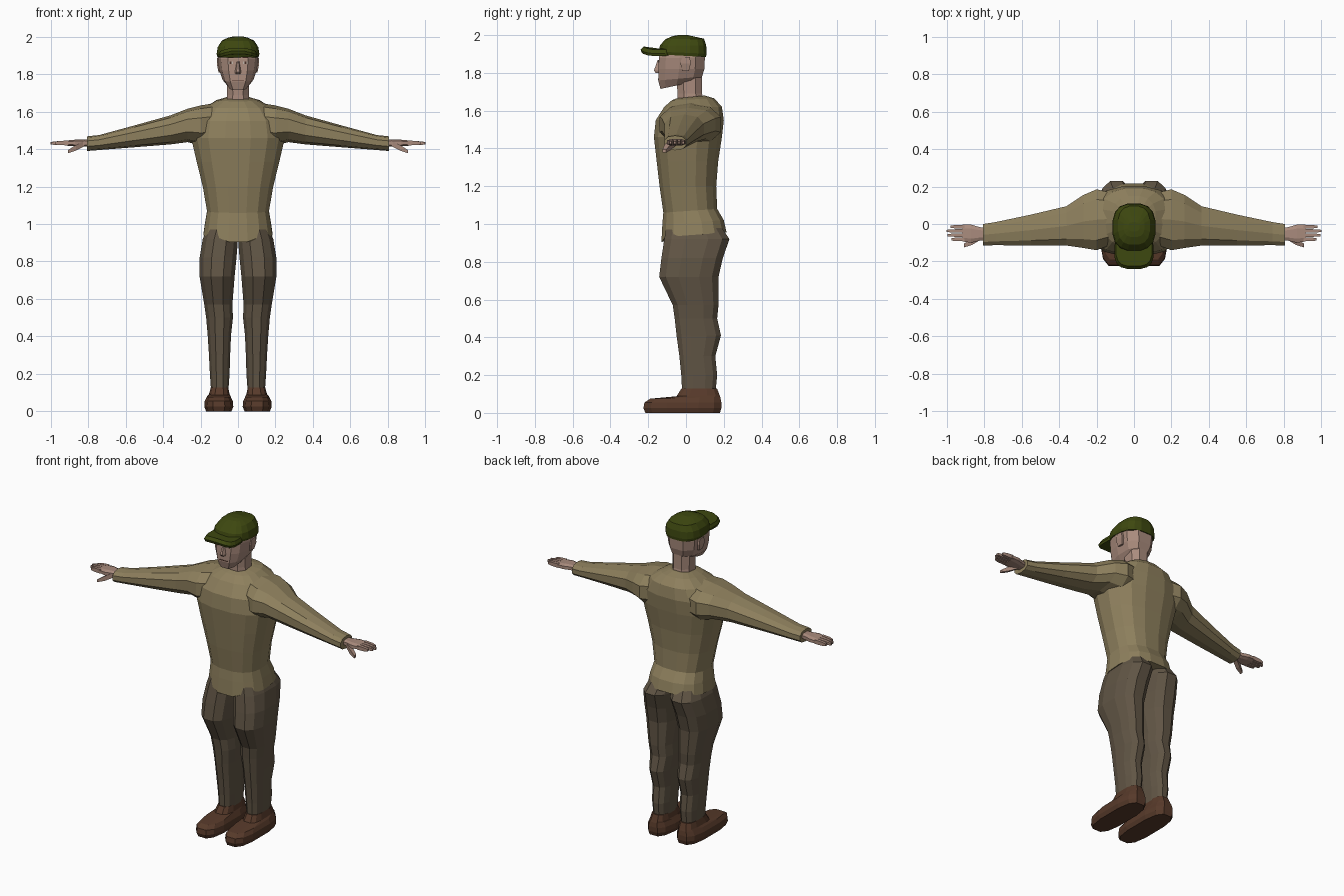
import bpy, bmesh, math


def material(name, rgb):
    m = bpy.data.materials.new(name)
    m.diffuse_color = (*rgb, 1)
    return m


SKIN = material("skin", (0.40, 0.26, 0.205))
SHIRT = material("khaki_shirt", (0.27, 0.215, 0.11))
TROUSERS = material("brown_trousers", (0.12, 0.092, 0.06))
SHOES = material("shoe_leather", (0.095, 0.042, 0.023))
CAP = material("green_cap", (0.048, 0.065, 0.005))
DARK = material("dark_brown", (0.07, 0.03, 0.02))
WHITE = material("eye_white", (0.55, 0.48, 0.42))


def rounded(n, p):
    """Unit superellipse section with n corners."""
    pts = []
    for i in range(n):
        a = 2 * math.pi * (i + 0.5) / n
        c, s = math.cos(a), math.sin(a)
        pts.append((math.copysign(abs(c) ** (2 / p), c), math.copysign(abs(s) ** (2 / p), s)))
    k = max(x for x, _ in pts), max(y for _, y in pts)
    return [(x / k[0], y / k[1]) for x, y in pts]


BOX = [(-1, -1), (1, -1), (1, 1), (-1, 1)]


def loft(name, mat, rings, section, axis="z", mirror=False):
    """Skin rings (pos, u0, u1, v0, v1, tilt) along an axis; tilt raises the v1 side."""
    bm = bmesh.new()
    loops = []
    for a, u0, u1, v0, v1, *tilt in rings:
        t = tilt[0] if tilt else 0
        loop = []
        for u, v in section:
            pu = (u0 + u1) / 2 + u * (u1 - u0) / 2
            pv = (v0 + v1) / 2 + v * (v1 - v0) / 2
            pa = a + t * (v + 1) / 2
            loop.append(bm.verts.new((pu, pv, pa) if axis == "z" else (pa, pu, pv)))
        loops.append(loop)
    n = len(section)
    for lo, hi in zip(loops, loops[1:]):
        for i in range(n):
            j = (i + 1) % n
            bm.faces.new((lo[i], lo[j], hi[j], hi[i]))
    bm.faces.new(loops[0][::-1])
    bm.faces.new(loops[-1])
    bmesh.ops.recalc_face_normals(bm, faces=bm.faces)
    me = bpy.data.meshes.new(name)
    bm.to_mesh(me)
    bm.free()
    me.materials.append(mat)
    ob = bpy.data.objects.new(name, me)
    bpy.context.collection.objects.link(ob)
    if mirror:
        ob.modifiers.new("mirror", "MIRROR").use_mirror_merge = False
    return ob


# Shirt body, with the hem dipping at the front centre
shirt = loft("shirt_body", SHIRT, [
    (0.93, -0.185, 0.185, -0.13, 0.215, 0.025), (1.0, -0.175, 0.175, -0.125, 0.2, 0.02),
    (1.06, -0.165, 0.165, -0.12, 0.165, 0.02), (1.2, -0.188, 0.188, -0.14, 0.16),
    (1.33, -0.22, 0.22, -0.155, 0.17), (1.46, -0.25, 0.25, -0.17, 0.19),
    (1.55, -0.235, 0.235, -0.16, 0.2), (1.62, -0.18, 0.18, -0.115, 0.19),
    (1.655, -0.115, 0.115, -0.075, 0.15, 0.01), (1.665, -0.07, 0.07, -0.05, 0.1, 0.015),
], rounded(16, 2.5))
for v in shirt.data.vertices:
    if v.co.z < 0.96 and abs(v.co.x) < 0.1 and v.co.y < 0:
        v.co.z -= 0.025

# Sleeves
loft("sleeves", SHIRT, [
    (0.09, -0.1, 0.16, 1.42, 1.65), (0.2, -0.14, 0.185, 1.42, 1.633),
    (0.27, -0.128, 0.155, 1.437, 1.615), (0.36, -0.115, 0.095, 1.425, 1.58),
    (0.55, -0.115, 0.05, 1.41, 1.527), (0.74, -0.113, 0.01, 1.395, 1.475),
    (0.805, -0.115, 0.0, 1.39, 1.468),
], rounded(10, 2.4), "x", True)

# Palms, fingers and thumbs
loft("palms", SKIN, [
    (0.78, -0.085, -0.025, 1.415, 1.45), (0.83, -0.09, -0.015, 1.415, 1.45),
    (0.87, -0.1, -0.003, 1.415, 1.45), (0.915, -0.093, -0.003, 1.418, 1.446),
], rounded(8, 3), "x", True)
for i, length in enumerate((0.975, 0.995, 1.0, 0.98)):
    y = -0.092 + i * 0.0225
    loft("finger_%d" % (i + 1), SKIN, [
        (0.905, y, y + 0.02, 1.42, 1.446), (0.955, y + 0.001, y + 0.019, 1.421, 1.443),
        (length, y + 0.004, y + 0.016, 1.424, 1.438)], BOX, "x", True)
loft("thumbs", SKIN, [
    (0.82, -0.085, -0.055, 1.415, 1.445), (0.865, -0.112, -0.08, 1.392, 1.422),
    (0.908, -0.125, -0.105, 1.378, 1.394)], BOX, "x", True)

# Trouser legs, reaching up beneath the shirt
loft("trouser_legs", TROUSERS, [
    (0.1, 0.052, 0.143, -0.02, 0.155), (0.2, 0.045, 0.15, -0.025, 0.165),
    (0.3, 0.042, 0.155, -0.035, 0.155), (0.41, 0.037, 0.162, -0.05, 0.185),
    (0.5, 0.027, 0.17, -0.06, 0.165), (0.57, 0.03, 0.18, -0.07, 0.172),
    (0.72, 0.018, 0.205, -0.142, 0.172), (0.82, 0.008, 0.205, -0.13, 0.195),
    (0.92, 0.0, 0.188, -0.115, 0.23), (0.98, 0.0, 0.165, -0.105, 0.19),
], rounded(12, 2.5), "z", True)

# Shoes
loft("shoes", SHOES, [
    (0.0, 0.035, 0.17, -0.215, 0.18), (0.025, 0.025, 0.18, -0.225, 0.187),
    (0.055, 0.028, 0.178, -0.22, 0.187), (0.075, 0.04, 0.165, -0.19, 0.182, 0.008),
    (0.088, 0.045, 0.155, -0.05, 0.178, 0.005), (0.128, 0.052, 0.145, -0.025, 0.165),
], rounded(12, 3), "z", True)

# Neck and head, with a flat front panel for the face
loft("neck", SKIN, [(1.62, -0.065, 0.065, -0.045, 0.1),
                    (1.69, -0.058, 0.058, -0.045, 0.085),
                    (1.78, -0.06, 0.06, -0.05, 0.085)], rounded(8, 2.4))
FACE = [(-0.5, -1), (0.5, -1), (0.85, -0.7), (1, -0.1), (0.9, 0.6), (0.45, 1),
        (-0.45, 1), (-0.9, 0.6), (-1, -0.1), (-0.85, -0.7)]
head_rings = [
    (1.715, -0.052, 0.052, -0.135, 0.05, 0.04), (1.76, -0.082, 0.082, -0.147, 0.085, 0.02),
    (1.82, -0.1, 0.1, -0.146, 0.097), (1.88, -0.108, 0.108, -0.143, 0.1),
    (1.93, -0.105, 0.105, -0.13, 0.1)]
loft("head", SKIN, head_rings, FACE)
loft("nose", SKIN, [(1.8, -0.016, 0.016, -0.16, -0.14), (1.812, -0.019, 0.019, -0.17, -0.14),
                    (1.868, -0.008, 0.008, -0.15, -0.14)],
     [(-0.4, -1), (0.4, -1), (1, 1), (-1, 1)])
loft("ears", SKIN, [(1.81, 0.092, 0.104, -0.02, 0.015), (1.85, 0.098, 0.112, -0.03, 0.025),
                    (1.885, 0.1, 0.112, -0.02, 0.02)], BOX, "z", True)

# Thin plates for the features
def plate(name, mat, x0, x1, z0, z1, y, mirror=True):
    loft(name, mat, [(z0, x0, x1, y, y + 0.008), (z1, x0, x1, y, y + 0.008)],
         BOX, "z", mirror)


plate("eye_whites", WHITE, 0.028, 0.052, 1.855, 1.867, -0.1465)
plate("irises", DARK, 0.035, 0.046, 1.854, 1.868, -0.148)
plate("eyebrows", DARK, 0.025, 0.053, 1.887, 1.892, -0.144)
plate("mouth", DARK, -0.032, 0.032, 1.766, 1.77, -0.149, False)

# Cap crown
loft("cap_crown", CAP, [
    (1.898, -0.109, 0.109, -0.143, 0.106, -0.014), (1.912, -0.114, 0.114, -0.145, 0.109, -0.01),
    (1.945, -0.108, 0.108, -0.138, 0.107), (1.978, -0.085, 0.085, -0.11, 0.095, 0.003),
    (1.995, -0.055, 0.055, -0.07, 0.045, -0.003), (2.0, -0.03, 0.03, -0.04, 0.01),
], rounded(16, 2.7))

# Cap brim, arched from side to side
brim = loft("cap_brim", CAP, [(1.91, -0.1, 0.1, -0.235, -0.05), (1.925, -0.104, 0.104, -0.24, -0.05),
                              (1.942, -0.095, 0.095, -0.225, -0.05)], rounded(16, 3))
for v in brim.data.vertices:
    v.co.z -= 0.022 * (v.co.x / 0.104) ** 2
